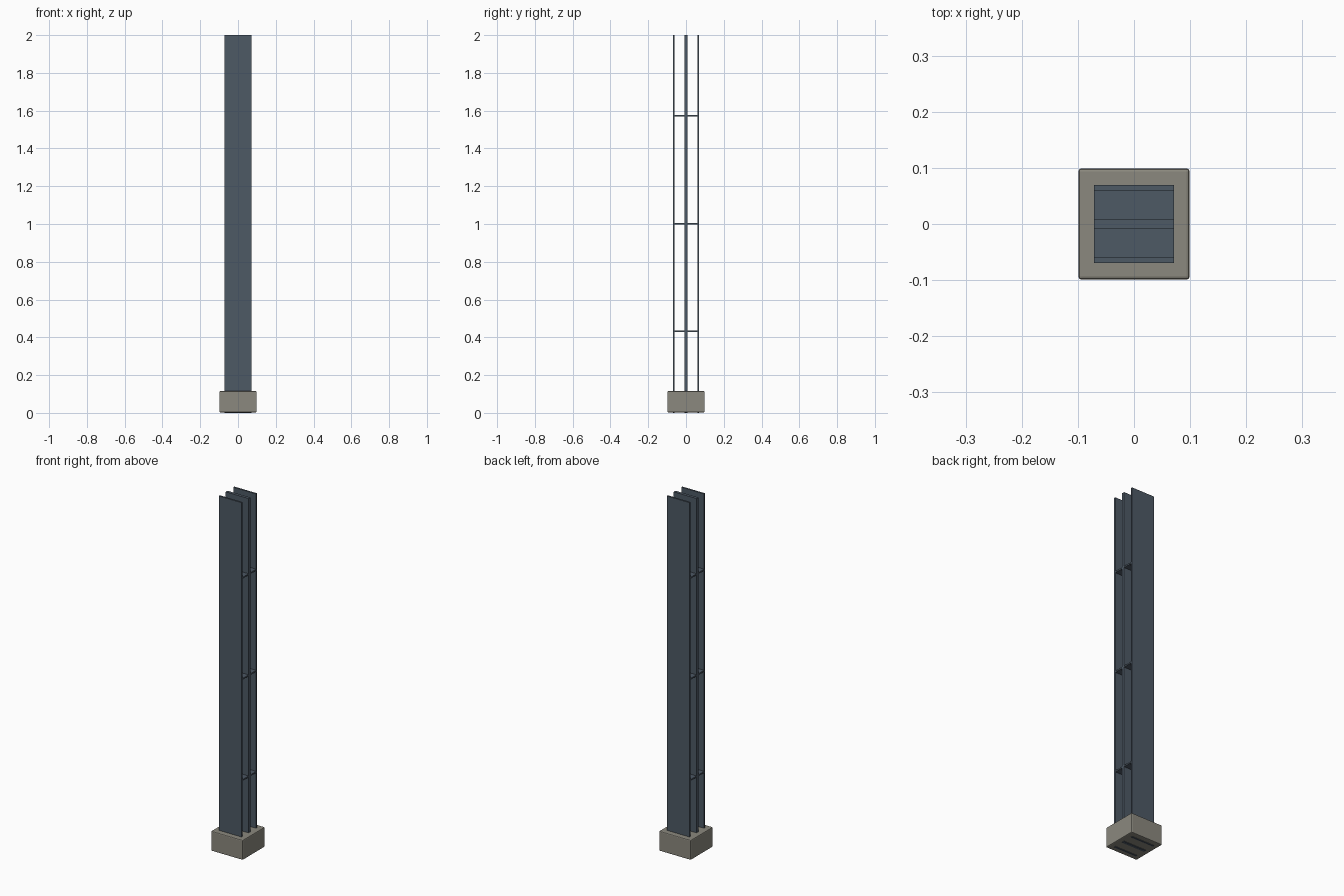
import bpy

if "Cube" in bpy.data.objects:
    bpy.data.objects.remove(bpy.data.objects["Cube"])


def material(name, color):
    m = bpy.data.materials.new(name)
    m.diffuse_color = (*color, 1)
    m.use_nodes = True
    m.node_tree.nodes["Principled BSDF"].inputs["Base Color"].default_value = m.diffuse_color
    return m


concrete = material("concrete", (0.26, 0.25, 0.21))
steel = material("steel", (0.075, 0.1, 0.13))


def box(name, lo, hi, mat, bevel=0):
    size = [b - a for a, b in zip(lo, hi)]
    bpy.ops.mesh.primitive_cube_add(size=1, location=[(a + b) / 2 for a, b in zip(lo, hi)])
    ob = bpy.context.object
    ob.name = name
    ob.scale = size
    bpy.ops.object.transform_apply(location=False, rotation=False, scale=True)
    ob.data.materials.append(mat)
    if bevel:
        mod = ob.modifiers.new("bevel", 'BEVEL')
        mod.width = bevel
        mod.segments = 2
    return ob


W = 0.071  # half width of the plates

# footing block with softened edges
box("footing", (-0.099, -0.099, 0.003), (0.099, 0.099, 0.115), concrete, 0.005)

# three upright plates, passing through the footing; the middle one is thicker
for name, y, t in (("front_plate", -0.0645, 0.0095),
                   ("middle_plate", 0, 0.016),
                   ("back_plate", 0.0645, 0.0095)):
    box(name, (-W, y - t / 2, 0), (W, y + t / 2, 2), steel)

# spacers between the plates at three heights
for i, z in enumerate((0.432, 1.002, 1.572)):
    for side, y0, y1 in (("front", -0.0597, -0.008), ("back", 0.008, 0.0597)):
        box(f"{side}_spacer_{i + 1}", (-W, y0, z - 0.004), (W, y1, z + 0.004), steel)
